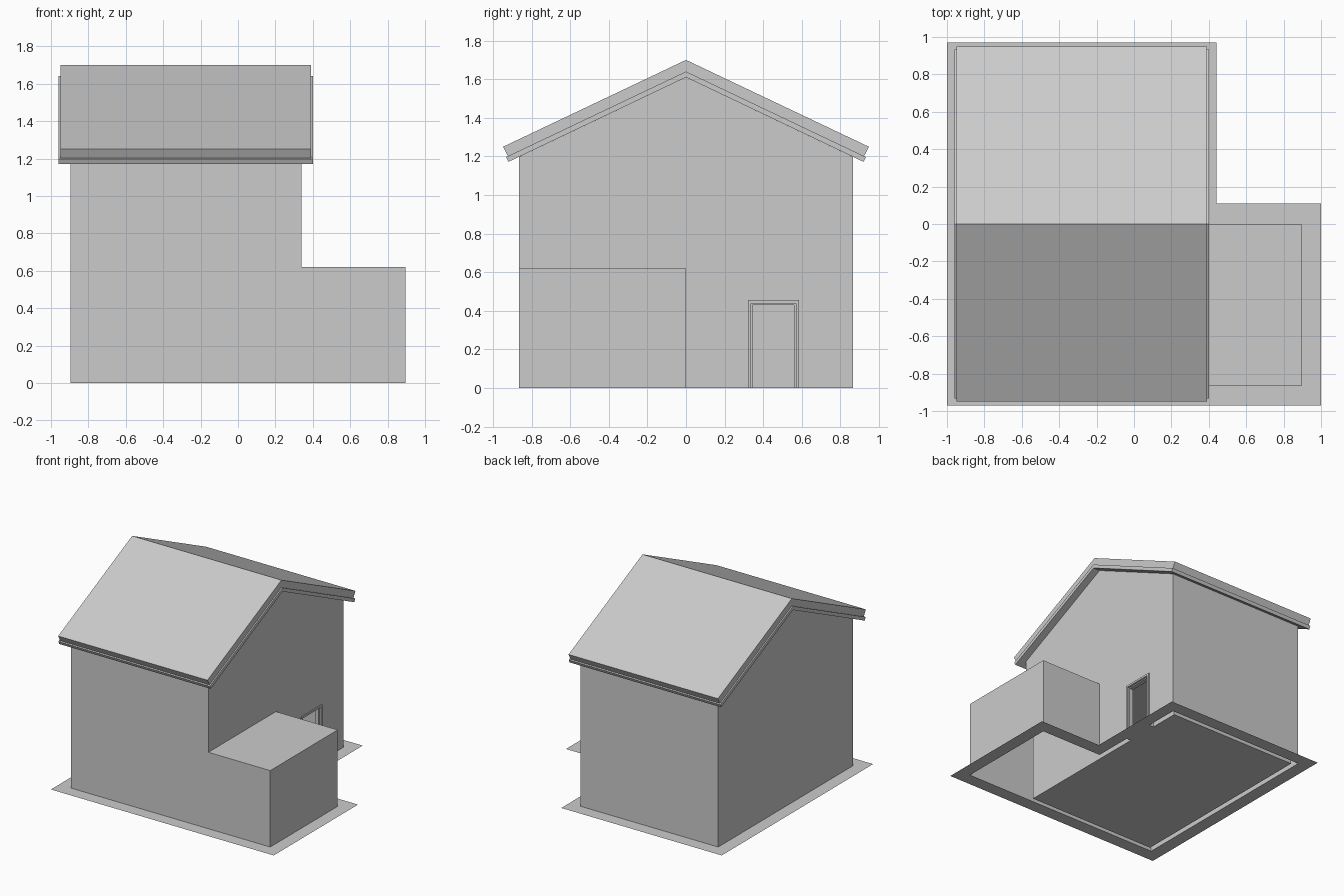
import bpy, bmesh

if "Cube" in bpy.data.objects:
    bpy.data.objects.remove(bpy.data.objects["Cube"])


def build(name, polys, inward=False):
    """Make an object from a list of polygons, welded at shared corners."""
    bm = bmesh.new()
    for p in polys:
        bm.faces.new([bm.verts.new(v) for v in p])
    bmesh.ops.remove_doubles(bm, verts=bm.verts, dist=1e-5)
    bmesh.ops.recalc_face_normals(bm, faces=bm.faces)
    if inward:
        bmesh.ops.reverse_faces(bm, faces=bm.faces)
    me = bpy.data.meshes.new(name)
    bm.to_mesh(me)
    bm.free()
    ob = bpy.data.objects.new(name, me)
    bpy.context.collection.objects.link(ob)
    return ob


def prism(name, profile, x0, x1):
    """Extrude a closed (y, z) profile from x0 to x1."""
    a = [(x0, y, z) for y, z in profile]
    b = [(x1, y, z) for y, z in profile]
    n = len(profile)
    sides = [[a[i], a[(i + 1) % n], b[(i + 1) % n], b[i]] for i in range(n)]
    return build(name, [a, b] + sides)


L, R, E = -0.895, 0.34, 0.895      # house left, house right, annex right
W, H = 0.865, 0.62                 # half depth, annex height
EAVE, PEAK = 1.198, 1.61
D0, D1, DZ = 0.32, 0.585, 0.455    # door hole

# Outer wall shell of house and annex, open at the bottom
gable = [(-W, H), (0, H), (0, 0), (D0, 0), (D0, DZ), (D1, DZ), (D1, 0),
         (W, 0), (W, EAVE), (0, PEAK), (-W, EAVE)]
build("outer_walls", [
    [(L, -W, 0), (E, -W, 0), (E, -W, H), (R, -W, H), (R, -W, EAVE), (L, -W, EAVE)],
    [(R, W, 0), (L, W, 0), (L, W, EAVE), (R, W, EAVE)],
    [(L, W, 0), (L, -W, 0), (L, -W, EAVE), (L, 0, PEAK), (L, W, EAVE)],
    [(R, y, z) for y, z in gable],
    [(E, -W, 0), (E, 0, 0), (E, 0, H), (E, -W, H)],
    [(E, 0, 0), (R, 0, 0), (R, 0, H), (E, 0, H)],
    [(R, -W, H), (E, -W, H), (E, 0, H), (R, 0, H)],
])

# Room inside, with floor, ceiling and door hole
l, r, w, c = L + 0.04, R - 0.04, W - 0.035, 0.9
build("inner_room", [
    [(l, -w, 0), (r, -w, 0), (r, D0, 0), (r, D1, 0), (r, w, 0), (l, w, 0)],
    [(l, -w, c), (r, -w, c), (r, w, c), (l, w, c)],
    [(l, -w, 0), (r, -w, 0), (r, -w, c), (l, -w, c)],
    [(l, w, 0), (r, w, 0), (r, w, c), (l, w, c)],
    [(l, -w, 0), (l, w, 0), (l, w, c), (l, -w, c)],
    [(r, -w, 0), (r, D0, 0), (r, D0, DZ), (r, D1, DZ), (r, D1, 0),
     (r, w, 0), (r, w, c), (r, -w, c)],
], inward=True)
build("door_sill", [[(r, D0, 0), (R, D0, 0), (R, D1, 0), (r, D1, 0)]])


# Door frame: raised casing and set-back jamb
def arch(name, inset, thick, x0, x1):
    a, b, t = D0 + inset, D1 - inset, DZ - inset
    prism(name, [(a, 0), (a, t), (b, t), (b, 0), (b - thick, 0),
                 (b - thick, t - thick), (a + thick, t - thick), (a + thick, 0)], x0, x1)


arch("door_casing", 0.0, 0.016, r, R + 0.008)
arch("door_jamb", 0.016, 0.009, r, R - 0.008)

# Flat apron around the footprint
outer = [(-1, -0.97), (1, -0.97), (1, 0.11), (0.44, 0.11), (0.44, 0.97), (-1, 0.97)]
inner = [(L, -W), (E, -W), (E, 0), (R, 0), (R, W), (L, W)]
build("ground_apron", [
    [(*p, 0) for p in (outer[i], outer[(i + 1) % 6], inner[(i + 1) % 6], inner[i])]
    for i in range(6)])


# Two stacked gable roof layers
def roof(name, top, base, edge_out, edge_in, x0, x1):
    (yo, zo), (yi, zi) = edge_out, edge_in
    prism(name, [(0, top), (yo, zo), (yi, zi), (0, base), (-yi, zi), (-yo, zo)], x0, x1)


roof("roof_slab", 1.70, 1.64, (0.948, 1.25), (0.922, 1.201), -0.95, 0.39)
roof("roof_trim", 1.64, 1.61, (0.932, 1.197), (0.92, 1.172), -0.96, 0.40)
